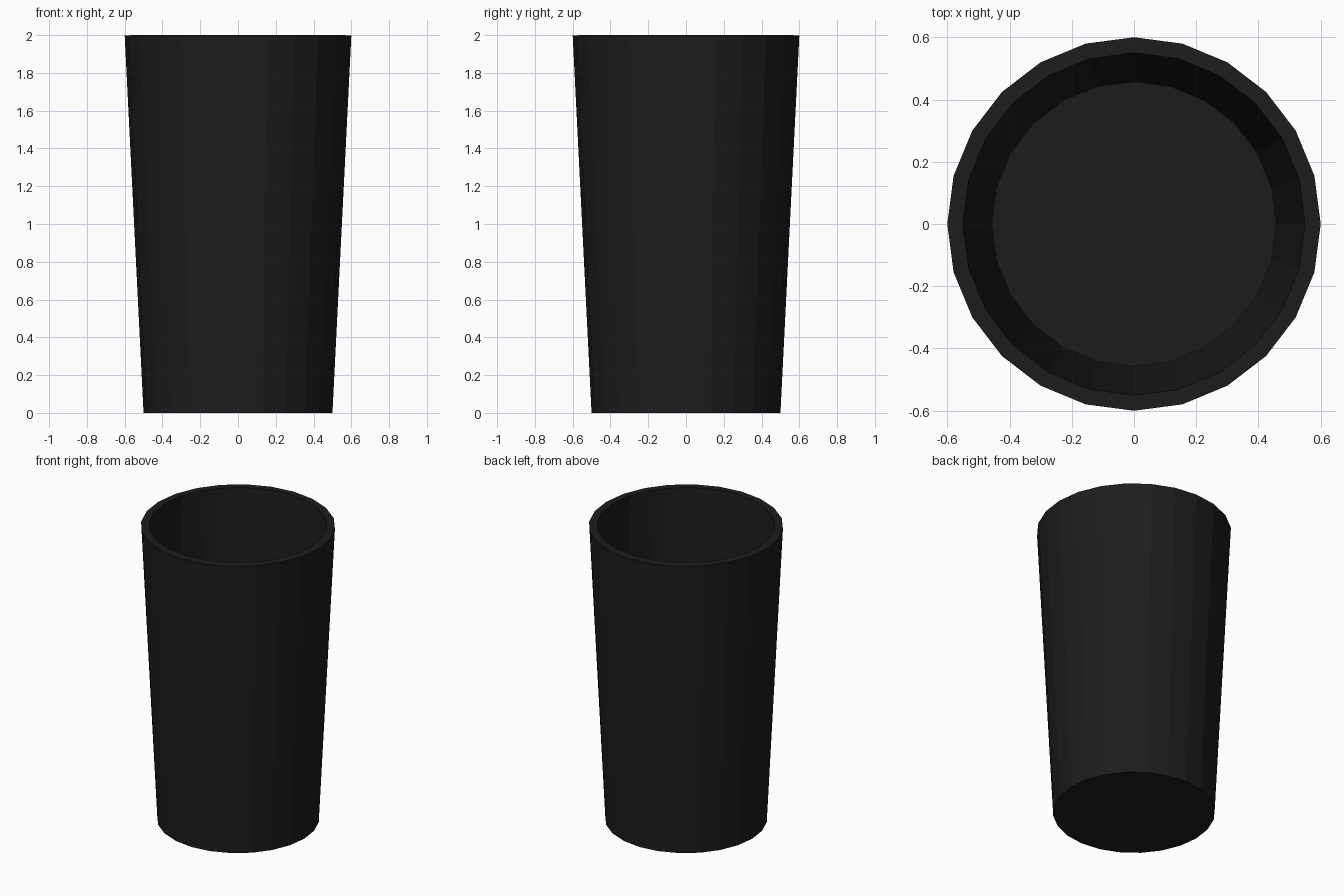
import bpy, bmesh, math

if "Cube" in bpy.data.objects:
    bpy.data.objects.remove(bpy.data.objects["Cube"])

SIDES = 24
# outer base, outer rim, inner rim, inner floor (radius, height)
PROFILE = [(0.5, 0.0), (0.6, 1.998), (0.55, 2.0), (0.457, 0.1)]

bm = bmesh.new()


def ring(radius, z):
    return [bm.verts.new((radius * math.cos(2 * math.pi * i / SIDES),
                          radius * math.sin(2 * math.pi * i / SIDES), z))
            for i in range(SIDES)]


# Walls and rim
rings = [ring(r, z) for r, z in PROFILE]
for a, b in zip(rings, rings[1:]):
    for i in range(SIDES):
        j = (i + 1) % SIDES
        bm.faces.new((a[i], a[j], b[j], b[i]))

# Underside and inner floor
bm.faces.new(rings[0][::-1])
bm.faces.new(rings[-1])
bmesh.ops.recalc_face_normals(bm, faces=bm.faces[:])

mesh = bpy.data.meshes.new("cup")
bm.to_mesh(mesh)
bm.free()
cup = bpy.data.objects.new("cup", mesh)
bpy.context.collection.objects.link(cup)

# Black finish
black = bpy.data.materials.new("black")
black.diffuse_color = (0.012, 0.012, 0.012, 1)
black.use_nodes = True
black.node_tree.nodes["Principled BSDF"].inputs["Base Color"].default_value = black.diffuse_color
mesh.materials.append(black)
